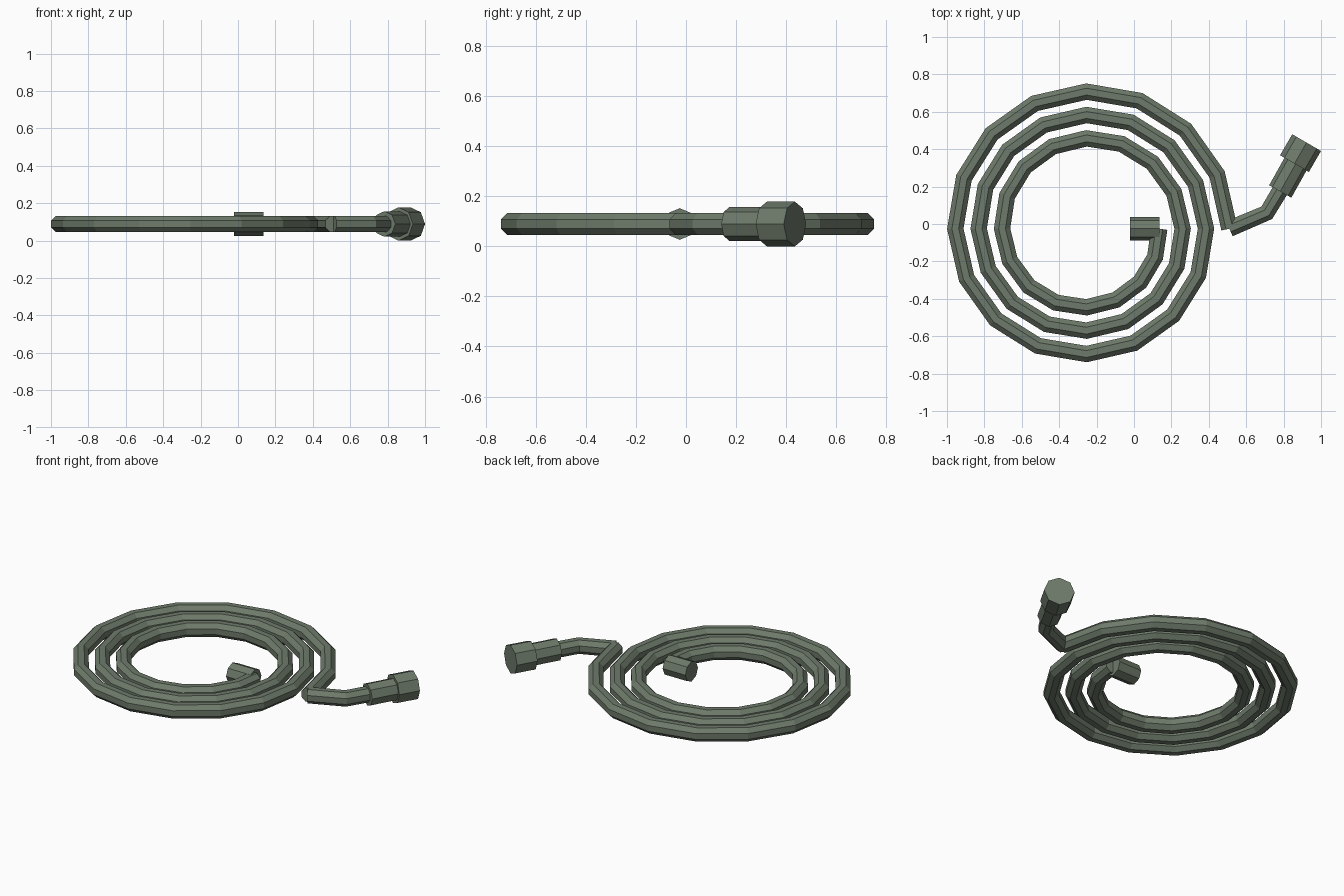
import bpy, bmesh, math
from mathutils import Vector

if "Cube" in bpy.data.objects:
    bpy.data.objects.remove(bpy.data.objects["Cube"])

Z = 0.089                 # height of every tube axis
CENTRE = (-0.254, -0.025)  # middle of the coil

mat = bpy.data.materials.new("grey_green")
mat.diffuse_color = (0.155, 0.195, 0.145, 1)
mat.use_nodes = True
mat.node_tree.nodes["Principled BSDF"].inputs["Base Color"].default_value = mat.diffuse_color


def tube(name, path, radius, phase=0.0, sides=8):
    """Sweep a regular polygon along a flat path and cap both ends."""
    pts = [Vector((x, y, Z)) for x, y in path]
    bm = bmesh.new()
    rings = []
    for i, p in enumerate(pts):
        a = (p - pts[i - 1]).normalized() if i else Vector()
        b = (pts[i + 1] - p).normalized() if i < len(pts) - 1 else Vector()
        t = (a + b).normalized()
        side = Vector((t.y, -t.x, 0))
        ring = []
        for k in range(sides):
            ang = phase + 2 * math.pi * k / sides
            ring.append(bm.verts.new(p + radius * (side * math.cos(ang) + Vector((0, 0, math.sin(ang))))))
        rings.append(ring)
    for r0, r1 in zip(rings, rings[1:]):
        for k in range(sides):
            j = (k + 1) % sides
            bm.faces.new((r0[k], r0[j], r1[j], r1[k]))
    bm.faces.new(rings[0])
    bm.faces.new(rings[-1])
    bmesh.ops.recalc_face_normals(bm, faces=bm.faces)
    me = bpy.data.meshes.new(name)
    bm.to_mesh(me)
    bm.free()
    me.materials.append(mat)
    ob = bpy.data.objects.new(name, me)
    bpy.context.collection.objects.link(ob)
    return ob


# coiled hose: three clockwise turns, 16 segments each
coil = []
for i in range(49):
    r = 0.389 + 0.375 * i / 48
    ang = -i * math.pi / 8
    coil.append((CENTRE[0] + r * math.cos(ang), CENTRE[1] + r * math.sin(ang)))
HOSE = 0.0475
tube("hose_coil", coil, HOSE, math.pi / 8)

# loose end of the hose leading to the nozzle
tube("hose_tail", [(0.51, -0.025), (0.71, 0.06), (0.80, 0.21)], HOSE, math.pi / 8)

# nozzle: collar and wider head
tube("nozzle_collar", [(0.782, 0.174), (0.872, 0.335)], 0.068)
tube("nozzle_head", [(0.858, 0.323), (0.923, 0.435)], 0.089)

# coupling at the inner end
tube("inner_coupling", [(-0.022, -0.025), (0.137, -0.025)], 0.063)
